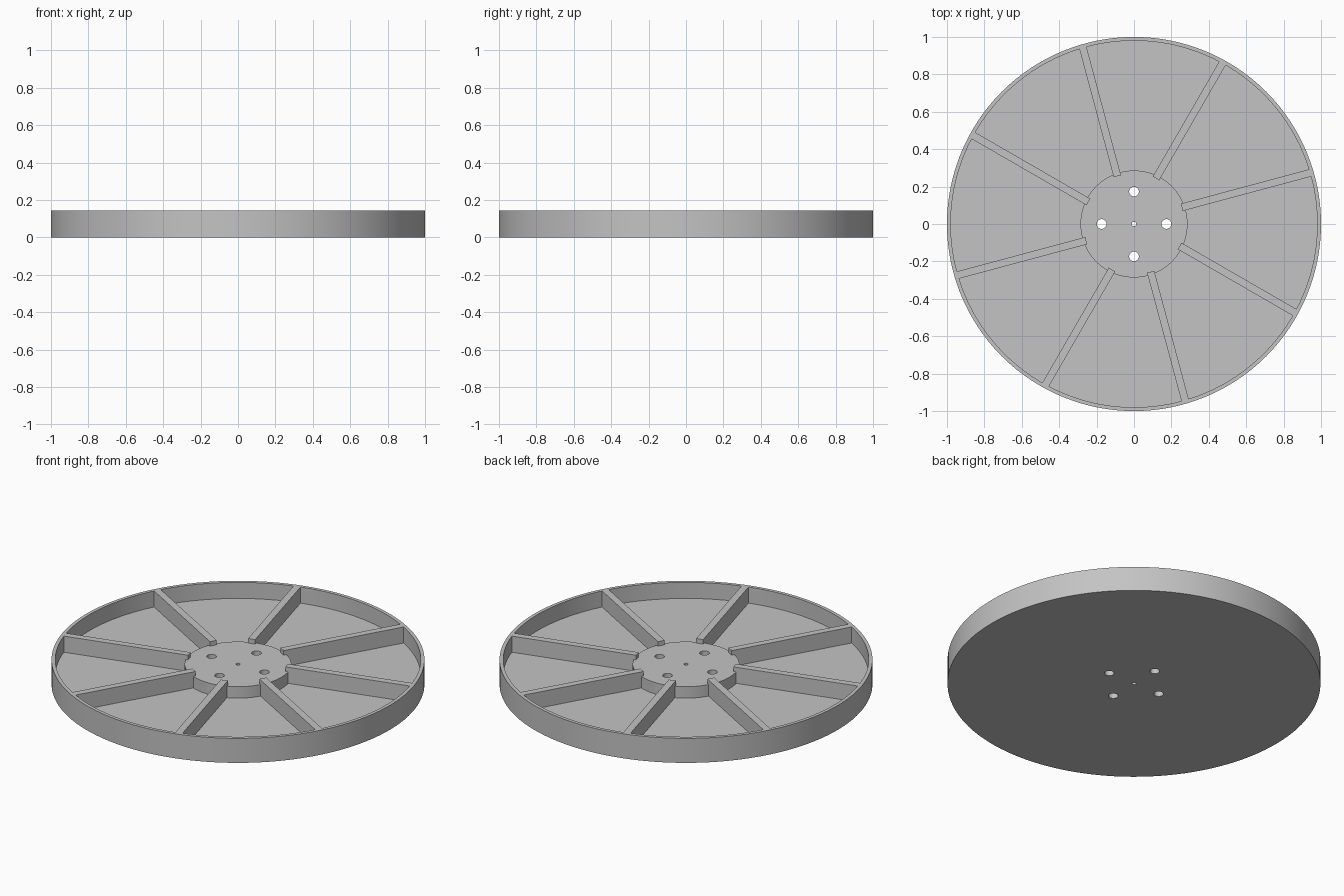
import bpy
import bmesh
from math import radians, cos, sin, pi
from mathutils import Matrix, Vector

cube = bpy.data.objects.get("Cube")
if cube:
    bpy.data.objects.remove(cube, do_unlink=True)

# Main dimensions
HEIGHT, FLOOR, HUB_TOP = 0.145, 0.05, 0.118
OUTER, INNER, HUB = 1.0, 0.98, 0.286
BORE, BOLT, BOLT_RING = 0.012, 0.026, 0.173
RIB_START, RIB_END, RIB_WIDTH, RIB_COUNT = 0.27, 0.987, 0.04, 8
SEGMENTS = 128

grey = bpy.data.materials.new("plain grey")
colour = (0.55, 0.55, 0.55, 1)
grey.diffuse_color = colour
grey.use_nodes = True
grey.node_tree.nodes["Principled BSDF"].inputs["Base Color"].default_value = colour


def make_object(name, bm):
    bmesh.ops.recalc_face_normals(bm, faces=bm.faces)
    mesh = bpy.data.meshes.new(name)
    bm.to_mesh(mesh)
    bm.free()
    mesh.materials.append(grey)
    obj = bpy.data.objects.new(name, mesh)
    bpy.context.collection.objects.link(obj)
    return obj


def lathe(name, profile):
    """Turn a closed (radius, z) profile around the z axis."""
    bm = bmesh.new()
    rings = []
    for i in range(SEGMENTS):
        a = 2 * pi * i / SEGMENTS
        rings.append([bm.verts.new((r * cos(a), r * sin(a), z)) for r, z in profile])
    for i, ring in enumerate(rings):
        following = rings[(i + 1) % SEGMENTS]
        for j in range(len(profile)):
            k = (j + 1) % len(profile)
            bm.faces.new((ring[j], following[j], following[k], ring[k]))
    return make_object(name, bm)


def combine(target, tool, operation):
    """Apply a boolean and remove the helper."""
    tool.hide_render = True
    mod = target.modifiers.new("combine", 'BOOLEAN')
    mod.operation = operation
    mod.solver = 'EXACT'
    mod.object = tool
    bpy.ops.object.select_all(action='DESELECT')
    bpy.context.view_layer.objects.active = target
    target.select_set(True)
    bpy.ops.object.modifier_apply(modifier=mod.name)
    bpy.data.objects.remove(tool, do_unlink=True)


# Dish with rim, floor and raised hub around a small bore
wheel = lathe("ribbed_wheel", [
    (BORE, 0), (OUTER, 0), (OUTER, HEIGHT), (INNER, HEIGHT),
    (INNER, FLOOR), (HUB, FLOOR), (HUB, HUB_TOP), (BORE, HUB_TOP)])

# Ribs, each with one side on a radial line
bm = bmesh.new()
bottom = FLOOR / 2
size = Vector((RIB_END - RIB_START, RIB_WIDTH, HEIGHT - bottom))
centre = Vector(((RIB_END + RIB_START) / 2, RIB_WIDTH / 2, (HEIGHT + bottom) / 2))
for i in range(RIB_COUNT):
    turn = Matrix.Rotation(radians(15) + 2 * pi * i / RIB_COUNT, 4, 'Z')
    bmesh.ops.create_cube(bm, size=1, matrix=turn @ Matrix.Translation(centre)
                          @ Matrix.Diagonal(size).to_4x4())
combine(wheel, make_object("ribs", bm), 'UNION')

# Four bolt holes through the hub
bm = bmesh.new()
for i in range(4):
    a = i * pi / 2
    bmesh.ops.create_cone(bm, cap_ends=True, segments=32, radius1=BOLT, radius2=BOLT, depth=1,
                          matrix=Matrix.Translation((BOLT_RING * cos(a), BOLT_RING * sin(a), 0)))
combine(wheel, make_object("bolt_cutters", bm), 'DIFFERENCE')

bpy.ops.object.select_all(action='DESELECT')
wheel.select_set(True)
bpy.context.view_layer.objects.active = wheel
bpy.ops.object.shade_smooth_by_angle(angle=radians(30))
